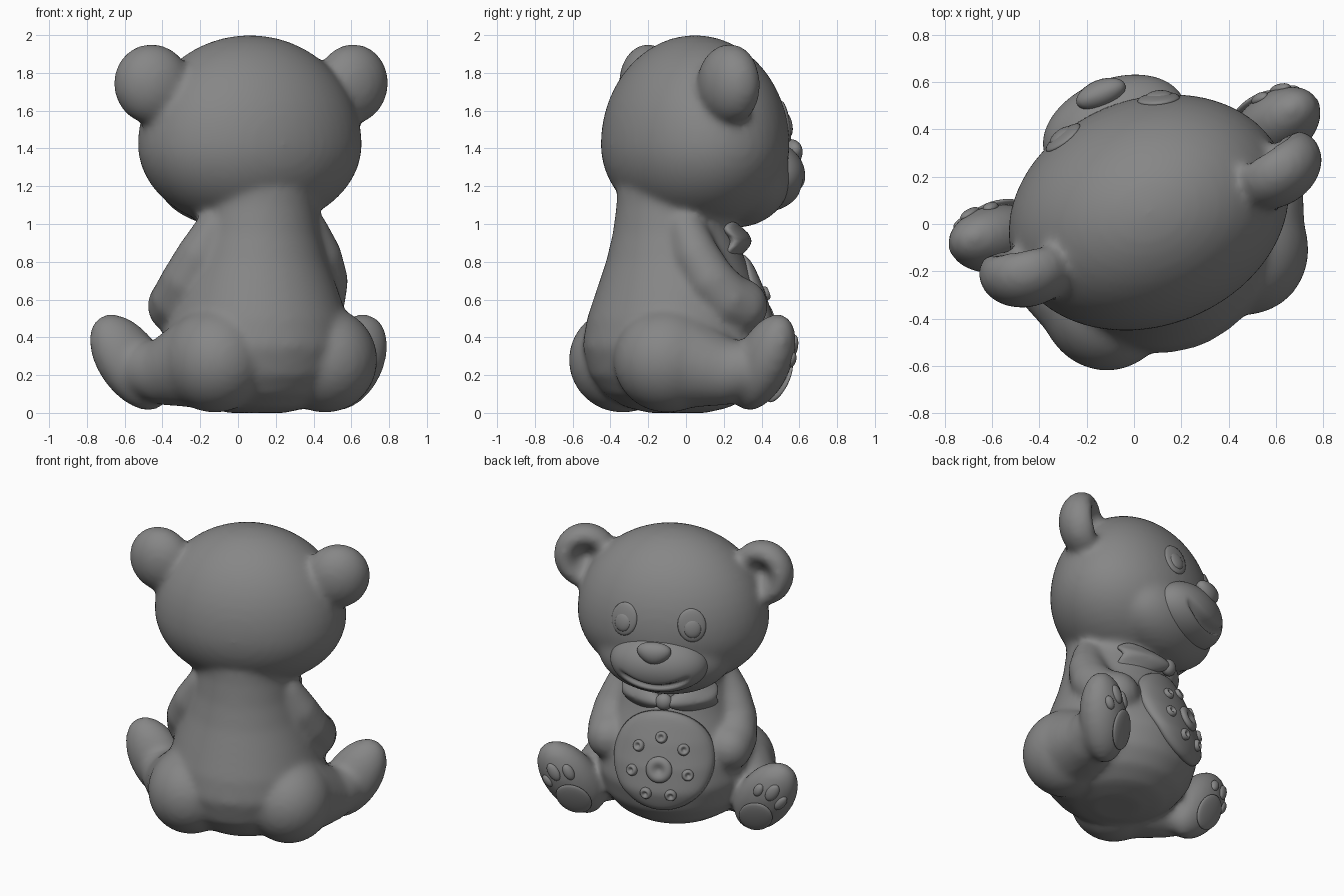
import bpy, bmesh, math
from mathutils import Matrix, Vector

cube = bpy.data.objects.get("Cube")
if cube:
    bpy.data.objects.remove(cube, do_unlink=True)

grey = bpy.data.materials.new("plain grey")
grey.use_nodes = True
grey.diffuse_color = (0.24, 0.24, 0.24, 1)
grey.node_tree.nodes["Principled BSDF"].inputs["Base Color"].default_value = grey.diffuse_color

# Parts are modelled facing +y, then the whole toy is turned a little
TURN = Matrix.Translation((0.07, 0.03, 0)) @ Matrix.Rotation(math.radians(22), 4, "Z")


def finish(name, bm):
    bmesh.ops.recalc_face_normals(bm, faces=bm.faces)
    for f in bm.faces:
        f.smooth = True
    mesh = bpy.data.meshes.new(name)
    bm.to_mesh(mesh)
    bm.free()
    mesh.materials.append(grey)
    obj = bpy.data.objects.new(name, mesh)
    bpy.context.collection.objects.link(obj)
    obj.matrix_world = TURN
    return obj


def ball(bm, centre, radii, rot=None, seg=24, shape=None):
    """Ellipsoid; shape edits the unit sphere before it is scaled."""
    verts = bmesh.ops.create_uvsphere(bm, u_segments=seg, v_segments=seg // 2, radius=1)["verts"]
    place = Matrix.Translation(centre) @ (rot or Matrix()) @ Matrix.Diagonal((*radii, 1))
    for v in verts:
        if shape:
            shape(v.co)
        v.co = place @ v.co
    return verts


def chain(bm, points, steps=4):
    """Row of overlapping balls with changing radius, for limbs."""
    for a, b in zip(points, points[1:]):
        for i in range(steps):
            x, y, z, r = (p + (q - p) * i / steps for p, q in zip(a, b))
            ball(bm, (x, y, z), (r, r, r), seg=20)


def facing(normal, up):
    """Rotation whose z axis is the normal and y axis is close to up."""
    n = normal.normalized()
    side = up.cross(n).normalized()
    return Matrix((side, n.cross(side), n)).transposed().to_4x4()


def dent(depth, width):
    def shape(co):
        if co.z > 0:
            co.z -= depth * math.exp(-(co.x ** 2 + co.y ** 2) / width ** 2)
    return shape


# Torso profile: height, radius, forward shift
PROFILE = [(0.0, 0.15, -0.08), (0.03, 0.28, -0.08), (0.1, 0.39, -0.08), (0.2, 0.465, -0.08),
           (0.35, 0.505, -0.08), (0.5, 0.48, -0.08), (0.65, 0.43, -0.08), (0.8, 0.37, -0.09),
           (0.95, 0.325, -0.1), (1.1, 0.305, -0.1), (1.2, 0.32, -0.08)]


def torso_at(z):
    for (z0, r0, s0), (z1, r1, s1) in zip(PROFILE, PROFILE[1:]):
        if z0 <= z <= z1:
            t = (z - z0) / (z1 - z0)
            return r0 + (r1 - r0) * t, s0 + (s1 - s0) * t


def belly(x, z):
    r, s = torso_at(z)
    return Vector((x, s + math.sqrt(max(r * r - x * x, 0)), z))


def belly_normal(x, z):
    e = 0.08
    return (belly(x, z + e) - belly(x, z - e)).cross(belly(x + e, z) - belly(x - e, z)).normalized()


HEAD = Vector((0, 0.02, 1.42))


def head_shape(co):
    co.z *= 0.58 if co.z > 0 else 0.45


# Plush body: torso, head, ears, arms and legs melted into one skin
bm = bmesh.new()
rings = []
for z, r, s in PROFILE:
    rings.append([bm.verts.new((r * math.cos(a), s + r * math.sin(a), z))
                  for a in (math.tau * i / 48 for i in range(48))])
for lo, hi in zip(rings, rings[1:]):
    for i in range(48):
        j = (i + 1) % 48
        bm.faces.new((lo[i], lo[j], hi[j], hi[i]))
bm.faces.new(rings[0])
bm.faces.new(rings[-1])
ball(bm, HEAD, (0.61, 0.48, 1), seg=48, shape=head_shape)
ball(bm, (0, 0.25, 1.245), (0.43, 0.265, 0.265), seg=32)

FOOT_R = (0.175, 0.29, 0.14)
SOLE = Vector((0, 1, -0.25))


def foot_frame(side):
    return Vector((side * 0.63, 0.155, 0.268)), facing(SOLE, Vector((side * 0.53, 0.1, 0.85)))


for side in (-1, 1):
    ear_rot = facing(Vector((-side * 0.2, 1, 0.05)), Vector((side * 0.25, 0, 1)))
    ball(bm, (side * 0.57, -0.01, 1.74), (0.205, 0.215, 0.16), ear_rot, 40, dent(1.05, 0.5))
    chain(bm, [(side * 0.27, -0.14, 0.97, 0.105), (side * 0.34, -0.11, 0.83, 0.125),
               (side * 0.39, -0.05, 0.7, 0.135), (side * 0.4, 0.04, 0.6, 0.145),
               (side * 0.38, 0.15, 0.555, 0.15)])
    ball(bm, (side * 0.315, -0.265, 0.28), (0.275, 0.29, 0.28), seg=32)
    chain(bm, [(side * 0.35, -0.2, 0.275, 0.255), (side * 0.5, -0.02, 0.215, 0.175),
               (side * 0.58, 0.08, 0.23, 0.15)])
    spot, rot = foot_frame(side)
    ball(bm, spot, FOOT_R, rot, 32)
body = finish("plush_body", bm)
remesh = body.modifiers.new("melt", "REMESH")
remesh.mode = "VOXEL"
remesh.voxel_size = 0.02
remesh.use_smooth_shade = True
smooth = body.modifiers.new("soften", "SMOOTH")
smooth.factor = 0.5
smooth.iterations = 14

# Muzzle with a pressed-in smile
bm = bmesh.new()
for v in ball(bm, (0, 0.405, 1.255), (0.315, 0.207, 0.193), seg=96):
    x, y, z = v.co
    if y > 0.405:
        gap = z - (1.145 + 1.5 * x * x)
        fade = max(0, 1 - (abs(x) / 0.23) ** 4)
        v.co.y -= 0.045 * fade * math.exp(-(gap / 0.02) ** 2)
finish("muzzle", bm)


def nose_shape(co):
    co.x *= 0.85 + 0.25 * co.z


bm = bmesh.new()
ball(bm, (0, 0.56, 1.375), (0.125, 0.06, 0.075), shape=nose_shape)
finish("nose", bm)


def wing_shape(co):
    t = (co.x + 1) / 2
    co.y *= 0.4 + 0.75 * t
    co.x -= 0.25 * t * math.exp(-(co.y / 0.35) ** 2)
    co.z += 0.4 * t * math.cos(co.y * 5)


# Eyes, paw pads and bow wings on both sides
for side, label in ((-1, "right"), (1, "left")):
    x, z = side * 0.22, 0.125
    y = 0.48 * math.sqrt(1 - (x / 0.61) ** 2 - (z / 0.58) ** 2)
    n = Vector((x / 0.61 ** 2, y / 0.48 ** 2, z / 0.58 ** 2)).normalized()
    rot = facing(n, Vector((-side * 0.15, 0, 1)))
    spot = HEAD + Vector((x, y, z)) - n * 0.008
    bm = bmesh.new()
    ball(bm, spot, (0.09, 0.11, 0.022), rot)
    finish(label + "_eye", bm)
    bm = bmesh.new()
    ball(bm, spot + n * 0.01 + rot @ Vector((0, -0.02, 0)), (0.056, 0.062, 0.022), rot)
    finish(label + "_pupil", bm)

    spot, foot_rot = foot_frame(side)
    bm = bmesh.new()
    for a, b, w, h in ((0, -0.08, 0.105, 0.13), (-0.085, 0.1, 0.03, 0.045),
                       (-0.005, 0.145, 0.038, 0.062), (0.08, 0.1, 0.033, 0.055)):
        depth = math.sqrt(1 - (a / FOOT_R[0]) ** 2 - (b / FOOT_R[1]) ** 2)
        n = Vector((a / FOOT_R[0] ** 2, b / FOOT_R[1] ** 2, depth / FOOT_R[2]))
        local = Vector((a, b, FOOT_R[2] * depth - 0.006))
        rot = foot_rot @ facing(n, Vector((a * 2, 1, 0)))
        ball(bm, spot + foot_rot @ local, (w, h, 0.022), rot)
    finish(label + "_paw_pads", bm)

    bm = bmesh.new()
    out = Vector((side * 0.82, -0.57, 0)).normalized()
    n = Vector((side * 0.57, 0.82, 0)).normalized()
    wing = Matrix((out, Vector((0, 0, 1)), n)).transposed().to_4x4()
    ball(bm, (side * 0.17, 0.19, 0.91), (0.195, 0.12, 0.055), wing, 32, wing_shape)
    finish(label + "_bow_wing", bm)

bm = bmesh.new()
ball(bm, (0, 0.285, 0.915), (0.055, 0.045, 0.055))
finish("bow_knot", bm)

# Tummy plate: a raised oval that follows the torso
bm = bmesh.new()
MID, WIDE, TALL, COUNT = 0.53, 0.335, 0.325, 64
previous = None
for k in range(1, 17):
    t = k / 16
    lift = (0.035 + 0.015 * t * t) * math.sqrt(1 - t ** 10) - 0.012
    ring = []
    for i in range(COUNT):
        a = math.tau * i / COUNT
        x, z = WIDE * t * math.cos(a), MID + TALL * t * math.sin(a)
        ring.append(bm.verts.new(belly(x, z) + belly_normal(x, z) * lift))
    for i in range(COUNT):
        j = (i + 1) % COUNT
        if previous:
            bm.faces.new((previous[i], previous[j], ring[j], ring[i]))
    if not previous:
        bm.faces.new(ring)
    previous = ring
bm.faces.new(reversed(previous))
plate = finish("tummy_plate", bm)
plate.modifiers.new("soften", "SMOOTH").iterations = 4

# Buttons: one large in the middle, seven small around it
bm = bmesh.new()
spots = [(0, 0.5, 0.085)]
for i in range(7):
    a = math.tau * i / 7 + math.pi / 2
    spots.append((0.175 * math.cos(a), 0.51 + 0.18 * math.sin(a), 0.038))
for x, z, r in spots:
    n = belly_normal(x, z)
    ball(bm, belly(x, z) + n * 0.026, (r, r, 0.035), facing(n, Vector((0, 0, 1))), 32, dent(0.9, 0.45))
finish("tummy_buttons", bm)
